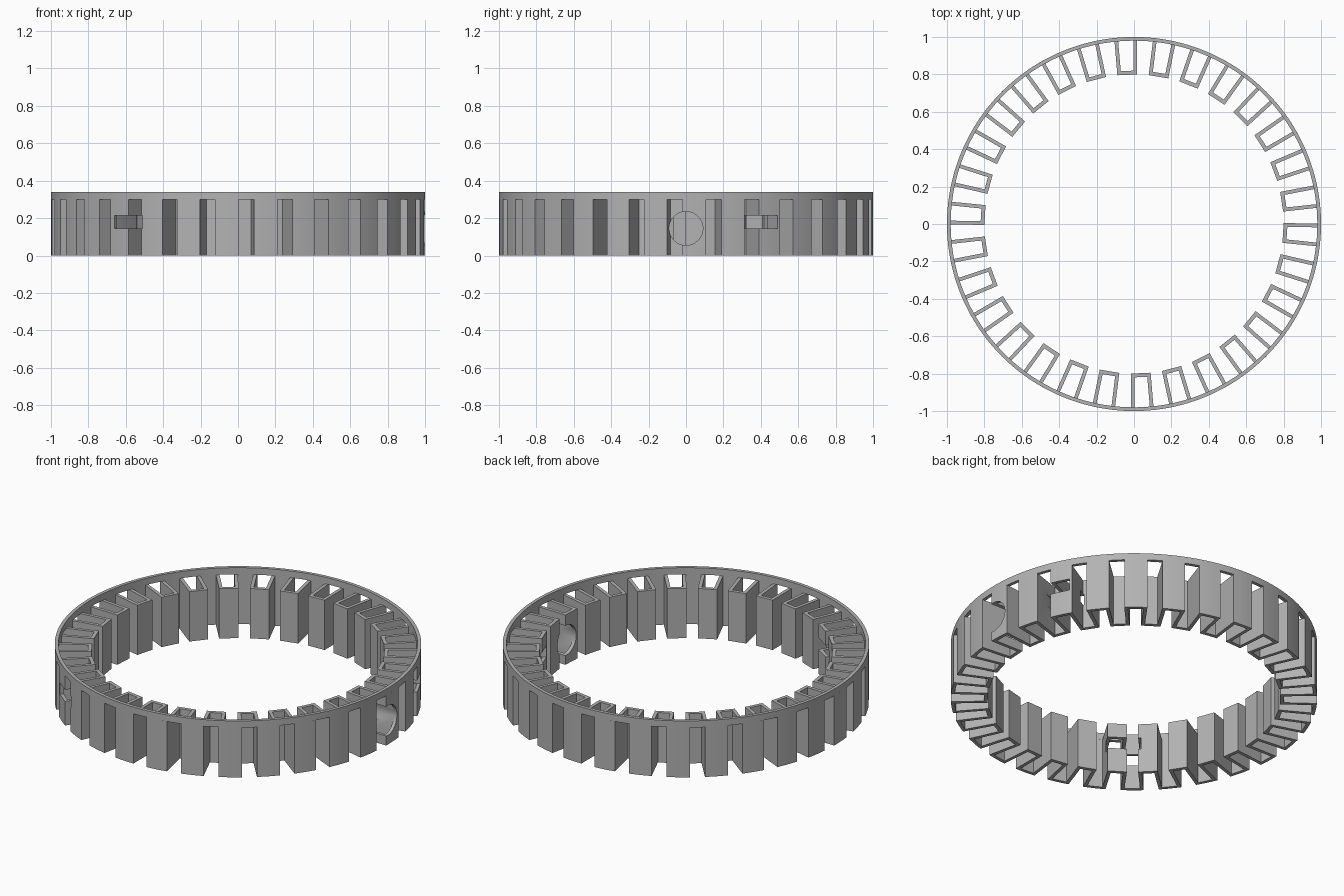
import bpy, bmesh
from math import sin, cos, radians, pi, tau
from mathutils import Matrix

if "Cube" in bpy.data.objects:
    bpy.data.objects.remove(bpy.data.objects["Cube"], do_unlink=True)

# Main dimensions
R_OUT, R_IN, WALL = 1.0, 0.80, 0.02
Z_WALL, Z_TOP = 0.30, 0.34
COUNT = 30
PITCH = tau / COUNT
SLOT_START, SLOT_END = radians(0.2), radians(4.95)
ARC_STEPS = 6

grey = bpy.data.materials.new("plain grey")
grey.use_nodes = True
grey.diffuse_color = (0.45, 0.45, 0.45, 1)
grey.node_tree.nodes["Principled BSDF"].inputs["Base Color"].default_value = grey.diffuse_color


def polar(r, a):
    return (r * cos(a), r * sin(a))


def new_object(name, bm):
    mesh = bpy.data.meshes.new(name)
    bmesh.ops.recalc_face_normals(bm, faces=bm.faces)
    bm.to_mesh(mesh)
    bm.free()
    mesh.materials.append(grey)
    obj = bpy.data.objects.new(name, mesh)
    bpy.context.collection.objects.link(obj)
    return obj


def closed_strip(name, outer, inner, z0, z1):
    """Extrude the band between two matching closed outlines."""
    bm = bmesh.new()
    loops = [[bm.verts.new((x, y, z)) for x, y in pts]
             for pts, z in ((outer, z0), (outer, z1), (inner, z1), (inner, z0))]
    n = len(outer)
    for a, b in zip(loops, loops[1:] + loops[:1]):
        for i in range(n):
            j = (i + 1) % n
            bm.faces.new((a[i], a[j], b[j], b[i]))
    return new_object(name, bm)


def smooth(obj):
    bpy.ops.object.select_all(action='DESELECT')
    obj.select_set(True)
    bpy.context.view_layer.objects.active = obj
    bpy.ops.object.shade_smooth_by_angle(angle=radians(30))


# Folded wall: inward pockets joined by outer arcs
outer, inner = [], []
for k in range(COUNT):
    base = 1.5 * pi + k * PITCH
    a0, a1 = base + SLOT_START, base + SLOT_END
    a2 = a0 + PITCH
    outer += [polar(R_IN + WALL, a0), polar(R_IN + WALL, a1)]
    inner += [polar(R_IN, a0 - WALL / R_IN), polar(R_IN, a1 + WALL / R_IN)]
    b1, b2 = a1 + WALL, a2 - WALL
    for s in range(ARC_STEPS + 1):
        t = s / ARC_STEPS
        outer.append(polar(R_OUT, a1 + (a2 - a1) * t))
        inner.append(polar(R_OUT - WALL, b1 + (b2 - b1) * t))
folded_wall = closed_strip("folded_wall", outer, inner, 0, Z_WALL)

# Continuous top rim
angles = [tau * i / 240 for i in range(240)]
top_rim = closed_strip("top_rim", [polar(R_OUT, a) for a in angles],
                       [polar(R_OUT - WALL, a) for a in angles], Z_WALL, Z_TOP)

# Cutters: one round side opening, two rectangular windows
cutters = []
bm = bmesh.new()
bmesh.ops.create_cone(bm, cap_ends=True, segments=64, radius1=0.09, radius2=0.09, depth=0.5,
                      matrix=Matrix.Translation((0.9, 0, 0.145)) @ Matrix.Rotation(pi / 2, 4, 'Y'))
cutters.append(new_object("round_opening_cutter", bm))
for angle in (24, 234):
    bm = bmesh.new()
    bmesh.ops.create_cube(bm, size=1, matrix=Matrix.Rotation(radians(angle), 4, 'Z')
                          @ Matrix.Translation((0.9, 0, 0.18))
                          @ Matrix.Diagonal((0.5, 0.186, 0.07, 1)))
    cutters.append(new_object("window_cutter", bm))

bpy.context.view_layer.objects.active = folded_wall
for cutter in cutters:
    cutter.hide_render = True
    mod = folded_wall.modifiers.new("opening", 'BOOLEAN')
    mod.operation, mod.solver, mod.object = 'DIFFERENCE', 'EXACT', cutter
    bpy.ops.object.modifier_apply(modifier=mod.name)
    bpy.data.objects.remove(cutter, do_unlink=True)

for part in (folded_wall, top_rim):
    smooth(part)
